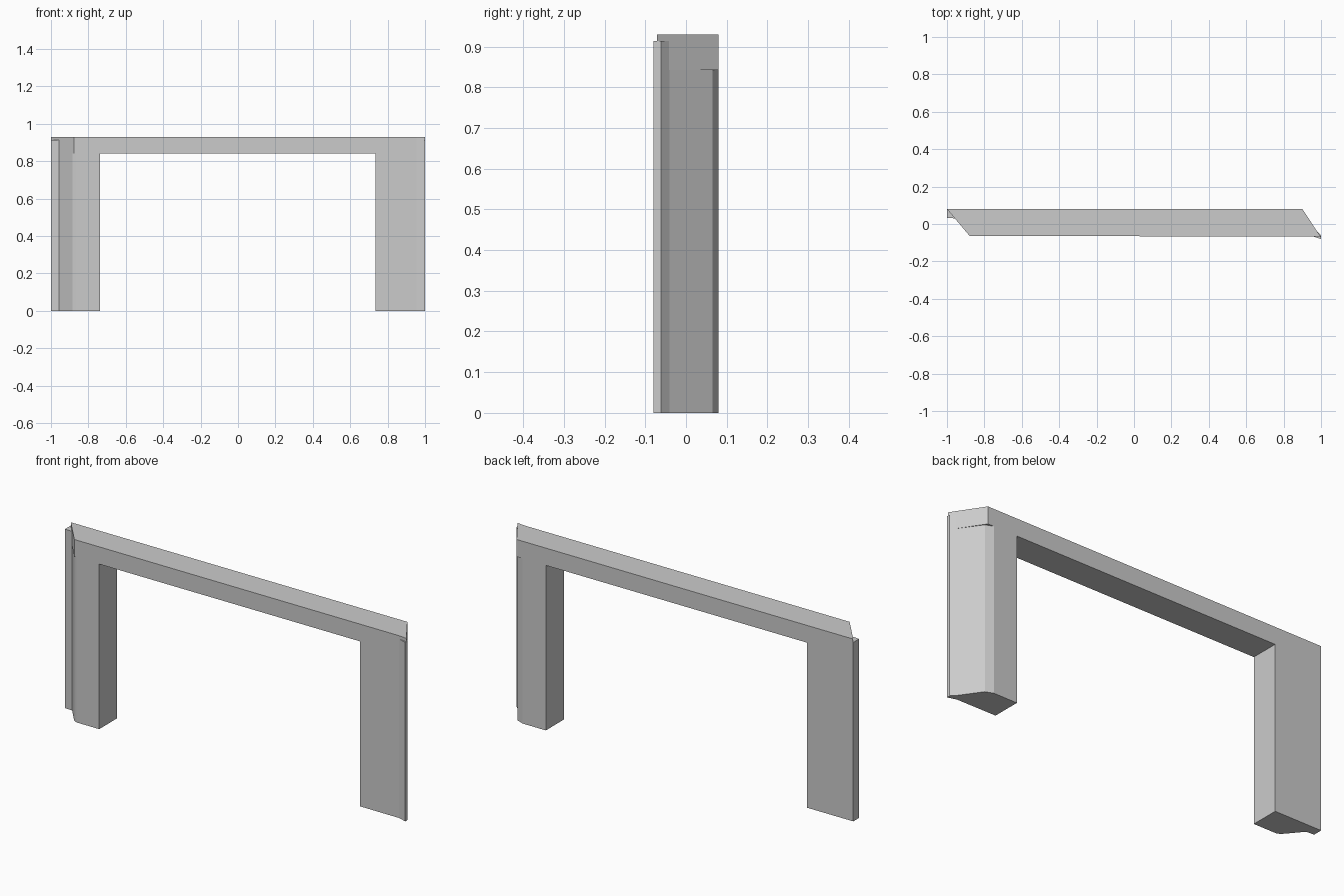
import bpy
import bmesh

if "Cube" in bpy.data.objects:
    bpy.data.objects.remove(bpy.data.objects["Cube"])

UNDERSIDE, LEG_TOP, TOP = 0.842, 0.913, 0.93


def prism(name, outline, z0, z1):
    """Extrude a plan outline (x, y) between two heights."""
    bm = bmesh.new()
    face = bm.faces.new([bm.verts.new((x, y, z0)) for x, y in outline])
    ext = bmesh.ops.extrude_face_region(bm, geom=[face], use_keep_orig=True)
    verts = [v for v in ext["geom"] if isinstance(v, bmesh.types.BMVert)]
    bmesh.ops.translate(bm, verts=verts, vec=(0, 0, z1 - z0))
    bmesh.ops.recalc_face_normals(bm, faces=bm.faces[:])
    mesh = bpy.data.meshes.new(name)
    bm.to_mesh(mesh)
    bm.free()
    obj = bpy.data.objects.new(name, mesh)
    bpy.context.collection.objects.link(obj)
    return obj


# Lintel with both ends cut on a slant
prism("lintel", [(-1, 0.08), (-0.878, -0.065), (0.955, -0.066),
                 (1, -0.071), (0.9, 0.08)], UNDERSIDE, TOP)

# Left leg: square outer return at the back, bevelled front corner
prism("left_leg", [(-1, 0.08), (-1, 0.033), (-0.957, 0.03), (-0.885, -0.056),
                   (-0.865, -0.065), (-0.738, -0.065), (-0.738, 0.08)],
      0, UNDERSIDE)

# Right leg: narrow outer return at the front, bevelled back corner
prism("right_leg", [(0.735, 0.08), (0.735, -0.065), (0.955, -0.066),
                    (1, -0.08), (1, -0.061), (0.979, -0.04),
                    (0.905, 0.065), (0.866, 0.08)], 0, UNDERSIDE)

# The outer returns carry on up beside the lintel ends
prism("left_return", [(-1, 0.08), (-1, 0.033), (-0.957, 0.03)],
      UNDERSIDE, LEG_TOP)
prism("right_return", [(0.955, -0.066), (1, -0.08), (1, -0.061),
                       (0.979, -0.04)], UNDERSIDE, LEG_TOP)
